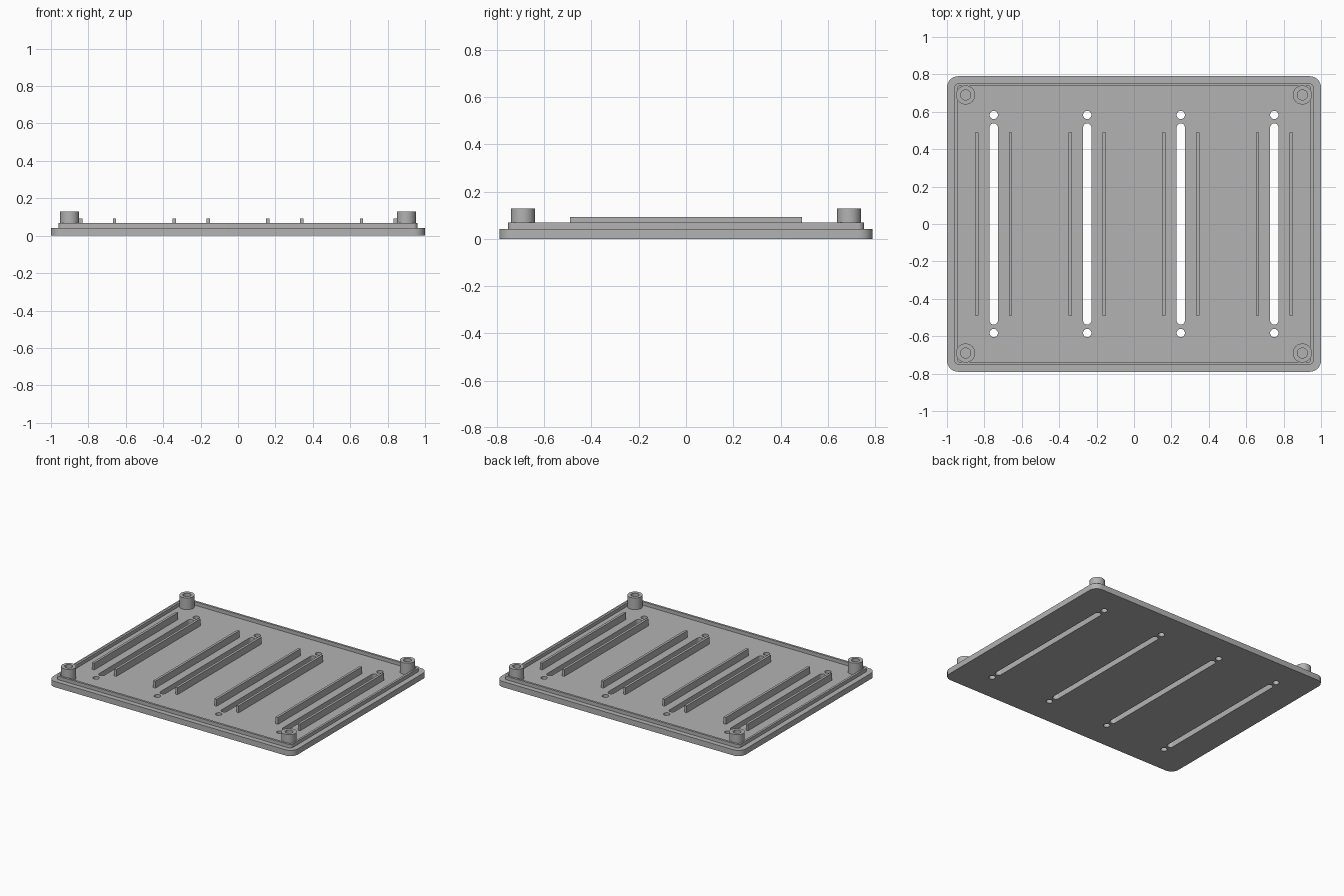
import bpy, bmesh
from math import cos, sin, pi

cube = bpy.data.objects.get("Cube")
if cube:
    bpy.data.objects.remove(cube)

grey = bpy.data.materials.new("plain grey")
grey.use_nodes = True
colour = (0.45, 0.45, 0.45, 1)
grey.diffuse_color = colour
grey.node_tree.nodes["Principled BSDF"].inputs["Base Color"].default_value = colour

FLOOR = 0.042
LIP_TOP = 0.068
RAIL_TOP = 0.093
BOSS_TOP = 0.128


def rounded(cx, cy, hx, hy, r, steps=8):
    """Outline of a rounded rectangle; a circle when hx = hy = r."""
    pts = []
    for q, (sx, sy) in enumerate([(1, 1), (-1, 1), (-1, -1), (1, -1)]):
        for i in range(steps + 1):
            a = (q + i / steps) * pi / 2
            p = (cx + sx * (hx - r) + r * cos(a), cy + sy * (hy - r) + r * sin(a))
            if not pts or abs(p[0] - pts[-1][0]) + abs(p[1] - pts[-1][1]) > 1e-5:
                pts.append(p)
    if abs(pts[0][0] - pts[-1][0]) + abs(pts[0][1] - pts[-1][1]) < 1e-5:
        pts.pop()
    return pts


def circle(cx, cy, r):
    return rounded(cx, cy, r, r, r)


def prism(name, outlines, z0, z1):
    """Extrude a filled outline; further outlines inside it become holes."""
    curve = bpy.data.curves.new(name, 'CURVE')
    curve.dimensions = '2D'
    curve.fill_mode = 'BOTH'
    curve.extrude = (z1 - z0) / 2
    for pts in outlines:
        spline = curve.splines.new('POLY')
        spline.points.add(len(pts) - 1)
        for point, (x, y) in zip(spline.points, pts):
            point.co = (x, y, 0, 1)
        spline.use_cyclic_u = True
    obj = bpy.data.objects.new(name, curve)
    bpy.context.collection.objects.link(obj)
    bpy.ops.object.select_all(action='DESELECT')
    obj.select_set(True)
    bpy.context.view_layer.objects.active = obj
    bpy.ops.object.convert(target='MESH')
    obj = bpy.context.view_layer.objects.active
    # Weld the caps to the walls
    bm = bmesh.new()
    bm.from_mesh(obj.data)
    bmesh.ops.translate(bm, verts=bm.verts, vec=(0, 0, (z0 + z1) / 2))
    bmesh.ops.remove_doubles(bm, verts=bm.verts, dist=1e-5)
    bmesh.ops.recalc_face_normals(bm, faces=bm.faces)
    bm.to_mesh(obj.data)
    bm.free()
    obj.data.materials.clear()
    obj.data.materials.append(grey)
    bpy.ops.object.shade_smooth_by_angle(angle=pi / 6)
    return obj


# Base plate with four slots, each with a round hole beyond both ends
slot_xs = (-0.75, -0.25, 0.25, 0.75)
openings = []
for x in slot_xs:
    openings.append(rounded(x, 0, 0.022, 0.538, 0.022))
    openings += [circle(x, s * 0.583, 0.022) for s in (-1, 1)]
prism("base_plate", [rounded(0, 0, 1, 0.79, 0.06)] + openings, 0, FLOOR)

# Thin raised lip
prism("lip", [rounded(0, 0, 0.96, 0.753, 0.025),
              rounded(0, 0, 0.944, 0.737, 0.01)], FLOOR, LIP_TOP)

# A pair of rails beside each slot
for i, x in enumerate(slot_xs, 1):
    for side, s in (("right", -1), ("left", 1)):
        cx = x + s * 0.09
        corners = [(cx + a * 0.009, b * 0.49)
                   for a, b in ((-1, -1), (1, -1), (1, 1), (-1, 1))]
        prism(f"rail_{i}_{side}", [corners], FLOOR, RAIL_TOP)

# Hollow screw bosses in the corners
for end, sy in (("front", -1), ("back", 1)):
    for side, sx in (("right", -1), ("left", 1)):
        c = (sx * 0.9, sy * 0.69)
        prism(f"{end}_{side}_boss", [circle(*c, 0.051), circle(*c, 0.027)],
              FLOOR, BOSS_TOP)
